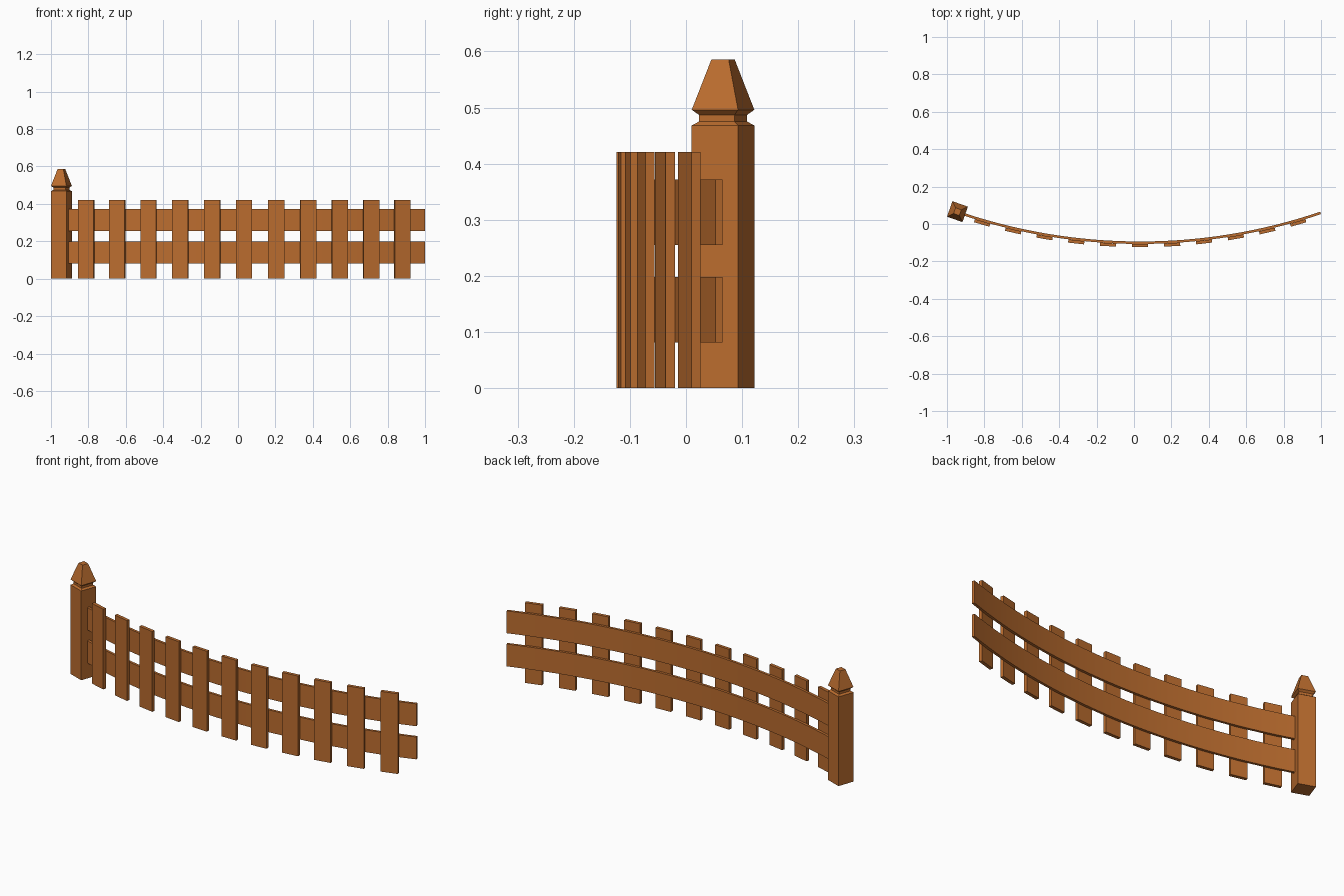
import bpy, bmesh
from math import sin, cos, radians, sqrt
from mathutils import Matrix

if "Cube" in bpy.data.objects:
    bpy.data.objects.remove(bpy.data.objects["Cube"])

wood = bpy.data.materials.new("warm_wood")
wood.use_nodes = True
colour = (0.50, 0.152, 0.028, 1)
wood.diffuse_color = colour
wood.node_tree.nodes["Principled BSDF"].inputs["Base Color"].default_value = colour

# The fence follows an arc that bows toward the front
RADIUS, CX, CY = 3.0, 0.033, 2.9
RAIL_T, SLAT_T, SLAT_W, SLAT_H = 0.0132, 0.017, 0.086, 0.421
POST_W, POST_ANGLE = 0.0875, radians(-19.4)


def on_arc(angle, radius):
    return CX + radius * sin(angle), CY - radius * cos(angle)


def finish(name, bm):
    bmesh.ops.recalc_face_normals(bm, faces=bm.faces)
    mesh = bpy.data.meshes.new(name)
    bm.to_mesh(mesh)
    bm.free()
    mesh.materials.append(wood)
    obj = bpy.data.objects.new(name, mesh)
    bpy.context.collection.objects.link(obj)
    return obj


def loft(bm, rings):
    """Skin a list of four-point rings and cap both ends."""
    rings = [[bm.verts.new(p) for p in ring] for ring in rings]
    for a, b in zip(rings, rings[1:]):
        for i in range(4):
            j = (i + 1) % 4
            bm.faces.new((a[i], a[j], b[j], b[i]))
    bm.faces.new(rings[0])
    bm.faces.new(rings[-1])


# Curved rails, from the post centre to the free end
def rail(name, low, high, steps=32):
    start, end = radians(-18.9), radians(18.75)
    rings = []
    for i in range(steps + 1):
        a = start + (end - start) * i / steps
        front = on_arc(a, RADIUS + RAIL_T / 2)
        back = on_arc(a, RADIUS - RAIL_T / 2)
        rings.append([(*front, low), (*back, low), (*back, high), (*front, high)])
    bm = bmesh.new()
    loft(bm, rings)
    obj = finish(name, bm)
    bpy.ops.object.select_all(action="DESELECT")
    obj.select_set(True)
    bpy.context.view_layer.objects.active = obj
    bpy.ops.object.shade_smooth_by_angle(angle=radians(30))


rail("lower_rail", 0.081, 0.198)
rail("upper_rail", 0.255, 0.372)

# Upright slats on the front of the rails
for i in range(11):
    angle = radians(3.254) * (i - 5)
    x, y = on_arc(angle, RADIUS + (RAIL_T + SLAT_T) / 2)
    bm = bmesh.new()
    bmesh.ops.create_cube(bm, size=1, matrix=Matrix.Diagonal((SLAT_W, SLAT_T, SLAT_H, 1)))
    slat = finish(f"slat_{i + 1}", bm)
    slat.location = (x, y, SLAT_H / 2)
    slat.rotation_euler.z = angle

# Post with a narrow neck and a tapered cap: (height, relative width)
profile = [(0, 1), (0.468, 1), (0.475, 0.77), (0.487, 0.77), (0.496, 1), (0.586, 0.37)]
corners = [(-1, -1), (1, -1), (1, 1), (-1, 1)]
bm = bmesh.new()
loft(bm, [[(cx * w * POST_W / 2, cy * w * POST_W / 2, z) for cx, cy in corners]
          for z, w in profile])
post = finish("post", bm)
post.location = (-0.944, 0.066, 0)
post.rotation_euler.z = POST_ANGLE
